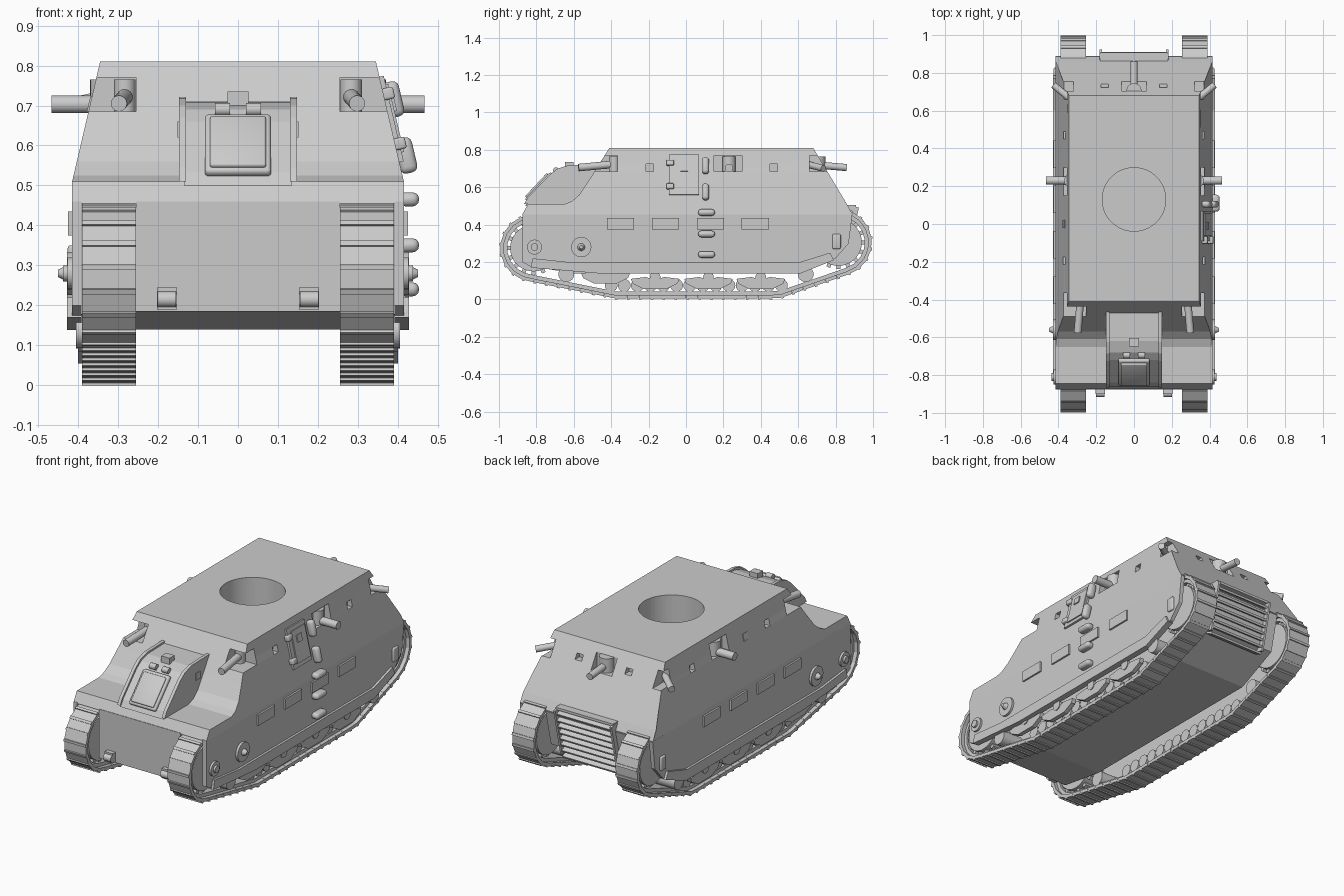
import bpy, bmesh, math
from mathutils import Vector, Matrix, geometry

if "Cube" in bpy.data.objects:
    bpy.data.objects.remove(bpy.data.objects["Cube"])

GREY = (0.6, 0.6, 0.6, 1)
steel = bpy.data.materials.new("grey_steel")
steel.use_nodes = True
steel.diffuse_color = GREY
steel.node_tree.nodes["Principled BSDF"].inputs["Base Color"].default_value = GREY
TILT = math.atan2(0.07, 0.3)


def finish(name, bm, smooth=False):
    bmesh.ops.recalc_face_normals(bm, faces=bm.faces)
    me = bpy.data.meshes.new(name)
    bm.to_mesh(me)
    bm.free()
    me.materials.append(steel)
    ob = bpy.data.objects.new(name, me)
    bpy.context.collection.objects.link(ob)
    if smooth:
        bpy.ops.object.select_all(action='DESELECT')
        ob.select_set(True)
        bpy.context.view_layer.objects.active = ob
        bpy.ops.object.shade_smooth_by_angle(angle=math.radians(35))
    return ob


def add_box(bm, pos, size, rot=Matrix()):
    m = Matrix.Translation(pos) @ rot @ Matrix.Diagonal((*size, 1))
    bmesh.ops.create_cube(bm, size=1, matrix=m)


def box(name, pos, size, angle=0, axis='X', bevel=0):
    bm = bmesh.new()
    add_box(bm, (0, 0, 0), size)
    if bevel:
        bmesh.ops.bevel(bm, geom=bm.edges[:], offset=bevel, segments=3,
                        profile=0.5, affect='EDGES')
    bm.transform(Matrix.Translation(pos) @ Matrix.Rotation(angle, 4, axis))
    return finish(name, bm, bevel > 0)


def add_prism(bm, pts, x0, x1):
    face = bm.faces.new([bm.verts.new((x0, y, z)) for y, z in pts])
    new = bmesh.ops.extrude_face_region(bm, geom=[face])["geom"]
    for v in new:
        if isinstance(v, bmesh.types.BMVert):
            v.co.x = x1


def prism(name, pts, x0, x1):
    bm = bmesh.new()
    add_prism(bm, pts, x0, x1)
    return finish(name, bm)


def add_tube(bm, a, b, r, r2=None, segs=24):
    a, b = Vector(a), Vector(b)
    m = Matrix.Translation((a + b) / 2) @ (b - a).to_track_quat('Z', 'Y').to_matrix().to_4x4()
    bmesh.ops.create_cone(bm, cap_ends=True, segments=segs, radius1=r,
                          radius2=r if r2 is None else r2, depth=(b - a).length, matrix=m)


def tube(name, a, b, r, r2=None, segs=24):
    bm = bmesh.new()
    add_tube(bm, a, b, r, r2, segs)
    return finish(name, bm, True)


def side_x(z):
    return 0.415 - 0.07 * max(0, z - 0.51) / 0.3


# Upper hull: side profile widened into sloping walls
hull_profile = [(-.875, .455), (-.845, .51), (-.65, .51), (-.61, .525), (-.57, .56),
                (-.52, .635), (-.47, .715), (-.41, .81), (.68, .81), (.86, .51), (.89, .455)]
bm = bmesh.new()
add_prism(bm, hull_profile, -1, 1)
for v in bm.verts:
    v.co.x *= side_x(v.co.z)
hull = finish("upper_hull", bm)

# Openings: roof ring, gun ports and vision slits
bm = bmesh.new()
add_tube(bm, (0, .13, .48), (0, .13, .9), .168, segs=64)
add_box(bm, (0, .8, .727), (.13, .2, .085))
for s in (-1, 1):
    add_box(bm, (s * .355, -.465, .727), (.2, .2, .085))
    add_box(bm, (s * .42, .76, .727), (.2, .2, .085))
    add_box(bm, (s * .42, .225, .727), (.18, .15, .085))
    add_box(bm, (s * .155, .75, .725), (.04, .1, .03))
    for y in (-.195, .47):
        add_box(bm, (s * .37, y, .703), (.06, .04, .04))
bmesh.ops.recalc_face_normals(bm, faces=bm.faces)
cutter = finish("opening_cutter", bm)
cutter.hide_render = True
mod = hull.modifiers.new("openings", 'BOOLEAN')
mod.object = cutter
mod.solver = 'EXACT'
bpy.context.view_layer.objects.active = hull
bpy.ops.object.modifier_apply(modifier="openings")
bpy.data.objects.remove(cutter)

# Lower hull between the tracks
prism("lower_hull", [(-.875, .46), (-.875, .185), (-.6, .14), (.6, .14), (.84, .25), (.89, .46)],
      -.255, .255)

# Driver cab with raised cheeks, hatch and hinges
cab = [(-.86, .5), (-.84, .535), (-.72, .66), (-.68, .69), (-.62, .708), (-.45, .712)]
prism("driver_cab", cab + [(-.45, .5)], -.135, .135)
for s in (-1, 1):
    cheek = [(y - .006, z + .01) for y, z in cab]
    prism("cab_cheek", cheek + [(-.45, .5)], s * .13, s * .148)
    box("cab_side_slit", (s * .149, -.57, .64), (.006, .04, .04))
    tube("hatch_hinge", (s * .02, -.695, .69), (s * .058, -.695, .69), .016)
box("driver_hatch", (0, -.784, .6), (.166, .026, .2), -.75, 'X', .01)
box("hatch_panel", (0, -.795, .607), (.14, .02, .17), -.75, 'X', .006)
box("cab_vision_block", (0, -.625, .715), (.052, .045, .04))

# Machine guns and side guns
tube("rear_gun", (0, .69, .72), (0, .86, .705), .019)
tube("rear_gun_mount", (0, .705, .685), (0, .705, .765), .04)
for s in (-1, 1):
    tube("front_gun", (s * .28, -.36, .725), (s * .298, -.575, .705), .02)
    tube("front_gun_mount", (s * .283, -.385, .685), (s * .283, -.385, .765), .027)
    tube("side_gun", (s * .3, .23, .703), (s * .467, .23, .703), .022)
    tube("side_gun_mount", (s * .335, .23, .685), (s * .335, .23, .765), .035)
    tube("rear_corner_gun", (s * .31, .64, .725), (s * .425, .735, .7), .018)

# Rear radiator louvres
for i in range(8):
    z = .215 + i * .037
    y = .84 + .05 * (z - .25) / .21
    box("rear_louvre", (0, min(y, .885), z), (.345, .05, .012), -.45)
box("louvre_top_frame", (0, .878, .497), (.36, .06, .014))
for s in (-1, 1):
    box("louvre_side_frame", (s * .176, .868, .36), (.012, .05, .28), -.23)

# Track path around both end wheels and the ground run
WHEELS = [(-.815, .275), (.815, .305)]
raw = [Vector((-.38, 0)), Vector((.5, 0))]
for cy, cz in WHEELS:
    raw += [Vector((cy + .185 * math.cos(k * math.pi / 36), cz + .185 * math.sin(k * math.pi / 36)))
            for k in range(72)]
loop = [raw[i] for i in geometry.convex_hull_2d(raw)]
if sum(a.cross(b) for a, b in zip(loop, loop[1:] + loop[:1])) < 0:
    loop.reverse()


def resample(pts, count):
    pts = pts + pts[:1]
    step = sum((b - a).length for a, b in zip(pts, pts[1:])) / count
    out, due = [], 0
    for a, b in zip(pts, pts[1:]):
        d = (b - a).length
        while due < d - 1e-6:
            out.append(a.lerp(b, due / d))
            due += step
        due -= d
    return out


path = resample(loop, 70)
for s in (-1, 1):
    # Links: outer shoe, raised bar and inner chain rail
    bm = bmesh.new()
    for a, b in zip(path, path[1:] + path[:1]):
        d = b - a
        length = d.length
        d.normalize()
        inward = Vector((-d.y, d.x))
        rot = Matrix.Rotation(math.atan2(d.y, d.x), 4, 'X')
        for along, depth, size in ((.5, .015, (.135, length * .98, .018)),
                                   (.12, .011, (.135, length * .22, .022)),
                                   (.5, .032, (.09, length * 1.05, .022))):
            p = a + d * length * along + inward * depth
            add_box(bm, (s * .3225, p.x, p.y), size, rot)
    finish("track", bm)

    # End wheels with hubs and bolts
    for cy, cz in WHEELS:
        tube("end_wheel", (s * .275, cy, cz), (s * .37, cy, cz), .125, segs=32)
        for k in range(16):
            a = k * math.pi / 8
            box("wheel_tooth", (s * .3225, cy + .128 * math.cos(a), cz + .128 * math.sin(a)),
                (.06, .03, .022), a)
    # Road wheels, suspension plates and guide rollers
    for i in range(14):
        y = -.4 + i * .07
        tube("road_wheel", (s * .28, y, .075), (s * .365, y, .075), .034, segs=16)
    for y in (-.43, -.165, .12, .4):
        lift = .03 if y < -.4 else 0
        plate = [(-.13, .11), (-.12, .085), (-.06, .055), (.06, .055), (.12, .085), (.13, .11),
                 (.05, .12), (0, .105), (-.05, .12)]
        prism("suspension_plate", [(y + u, z + lift) for u, z in plate], s * .375, s * .4)
        tube("suspension_pin", (s * .36, y, .12 + lift), (s * .405, y, .12 + lift), .028)
    for y in (-.64, .64):
        tube("guide_roller", (s * .28, y, .135), (s * .405, y, .135), .042)

    # Side skirt with lower rim
    prism("side_skirt", [(-.875, .46), (-.875, .2), (-.83, .175), (-.45, .14), (.6, .14),
                         (.8, .22), (.87, .3), (.89, .46)], s * .392, s * .415)
    prism("skirt_rim", [(-.83, .17), (-.82, .22), (-.6, .197), (.6, .197), (.77, .25),
                        (.79, .21), (.61, .138), (-.45, .138)], s * .392, s * .428)
    for y in (-.35, -.11, .13, .37):
        box("skirt_panel", (s * .417, y, .405), (.016, .145, .06))
    box("rear_skirt_cap", (s * .417, .805, .31), (.018, .045, .08), 0, 'X', .007)

    # Axle bosses and tow hooks
    tube("front_axle_boss", (s * .41, -.81, .28), (s * .427, -.81, .28), .04)
    tube("front_axle_nut", (s * .42, -.81, .28), (s * .438, -.81, .28), .02)
    tube("side_boss", (s * .41, -.56, .28), (s * .428, -.56, .28), .054)
    tube("side_boss_cap", (s * .42, -.56, .28), (s * .45, -.56, .28), .024, .009)
    box("tow_bracket", (s * .178, -.885, .217), (.05, .03, .055))
    tube("tow_hook", (s * .155, -.897, .215), (s * .201, -.897, .215), .02)

# Side door with hinges and climbing rungs on one side
box("side_door", (side_x(.665), -.01, .665), (.022, .16, .22), -TILT, 'Y')
box("door_panel", (side_x(.665) + .008, -.002, .667), (.018, .12, .175), -TILT, 'Y')
box("door_slit", (side_x(.703) + .019, -.01, .705), (.009, .04, .04), -TILT, 'Y')
for z in (.605, .73):
    box("door_hinge", (side_x(z) + .012, -.085, z), (.03, .04, .03), -TILT, 'Y', .006)
for z in (.575, .715):
    box("upper_rung", (side_x(z) + .02, .105, z), (.045, .036, .09), -TILT, 'Y', .016)
for z in (.24, .35, .465):
    box("lower_rung", (.428, .11, z), (.05, .09, .035), 0, 'X', .016)
box("blank_side_slit", (-side_x(.703), 0, .703), (.008, .04, .04), TILT, 'Y')
